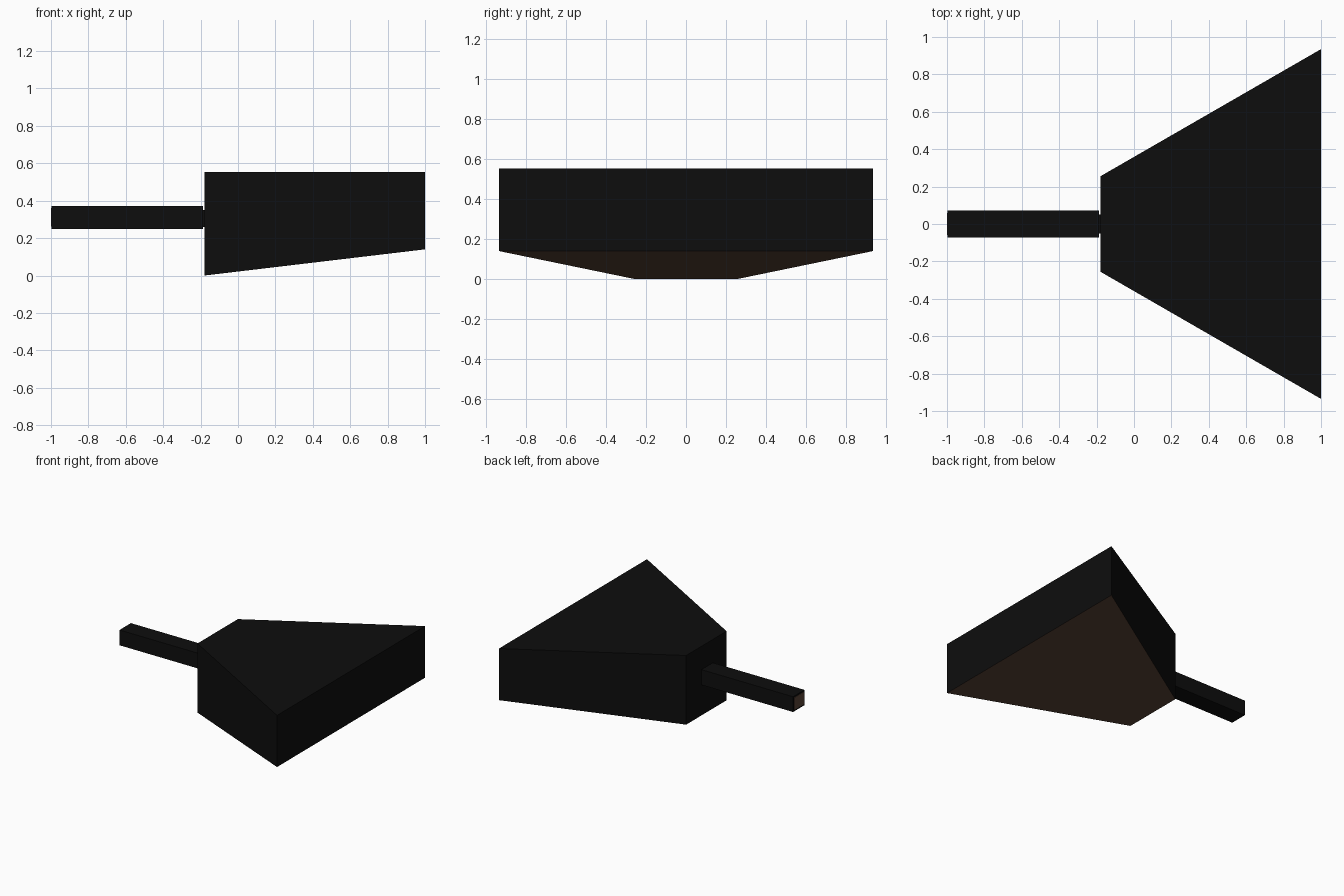
import bpy, bmesh
from mathutils import Vector

if "Cube" in bpy.data.objects:
    bpy.data.objects.remove(bpy.data.objects["Cube"])


def material(name, rgb):
    m = bpy.data.materials.new(name)
    m.diffuse_color = (*rgb, 1)
    m.use_nodes = True
    m.node_tree.nodes["Principled BSDF"].inputs["Base Color"].default_value = m.diffuse_color
    return m


black = material("matte black", (0.0042, 0.0042, 0.0042))
brown = material("dark brown", (0.10, 0.056, 0.036))


def prism(name, x0, x1, y0, y1, bottom, top, is_brown):
    """Six-sided block between two x stations; y half widths and bottom heights may differ."""
    bm = bmesh.new()
    rings = []
    for x, y, b in ((x0, y0, bottom[0]), (x1, y1, bottom[1])):
        rings.append([bm.verts.new(p) for p in ((x, -y, b), (x, y, b), (x, y, top), (x, -y, top))])
    bm.faces.new(rings[0])
    bm.faces.new(rings[1])
    for i in range(4):
        j = (i + 1) % 4
        bm.faces.new((rings[0][i], rings[0][j], rings[1][j], rings[1][i]))
    bmesh.ops.recalc_face_normals(bm, faces=bm.faces)
    for f in bm.faces:
        f.material_index = int(is_brown(f.normal))
    mesh = bpy.data.meshes.new(name)
    bm.to_mesh(mesh)
    bm.free()
    mesh.materials.append(black)
    mesh.materials.append(brown)
    ob = bpy.data.objects.new(name, mesh)
    bpy.context.collection.objects.link(ob)
    return ob


# Flared head with a sloping brown underside
prism("flared_head", -0.18, 1.0, 0.255, 0.935, (0.0, 0.14), 0.553, lambda n: n.z < -0.5)

# Short neck joining handle and head
prism("neck", -0.19, -0.17, 0.05, 0.05, (0.26, 0.26), 0.35, lambda n: False)

# Square handle
prism("handle", -0.998, -0.187, 0.072, 0.072, (0.25, 0.25), 0.372, lambda n: False)

# Brown core showing at the end of the handle
prism("handle_end_core", -1.0, -0.996, 0.06, 0.06, (0.262, 0.262), 0.36, lambda n: True)
